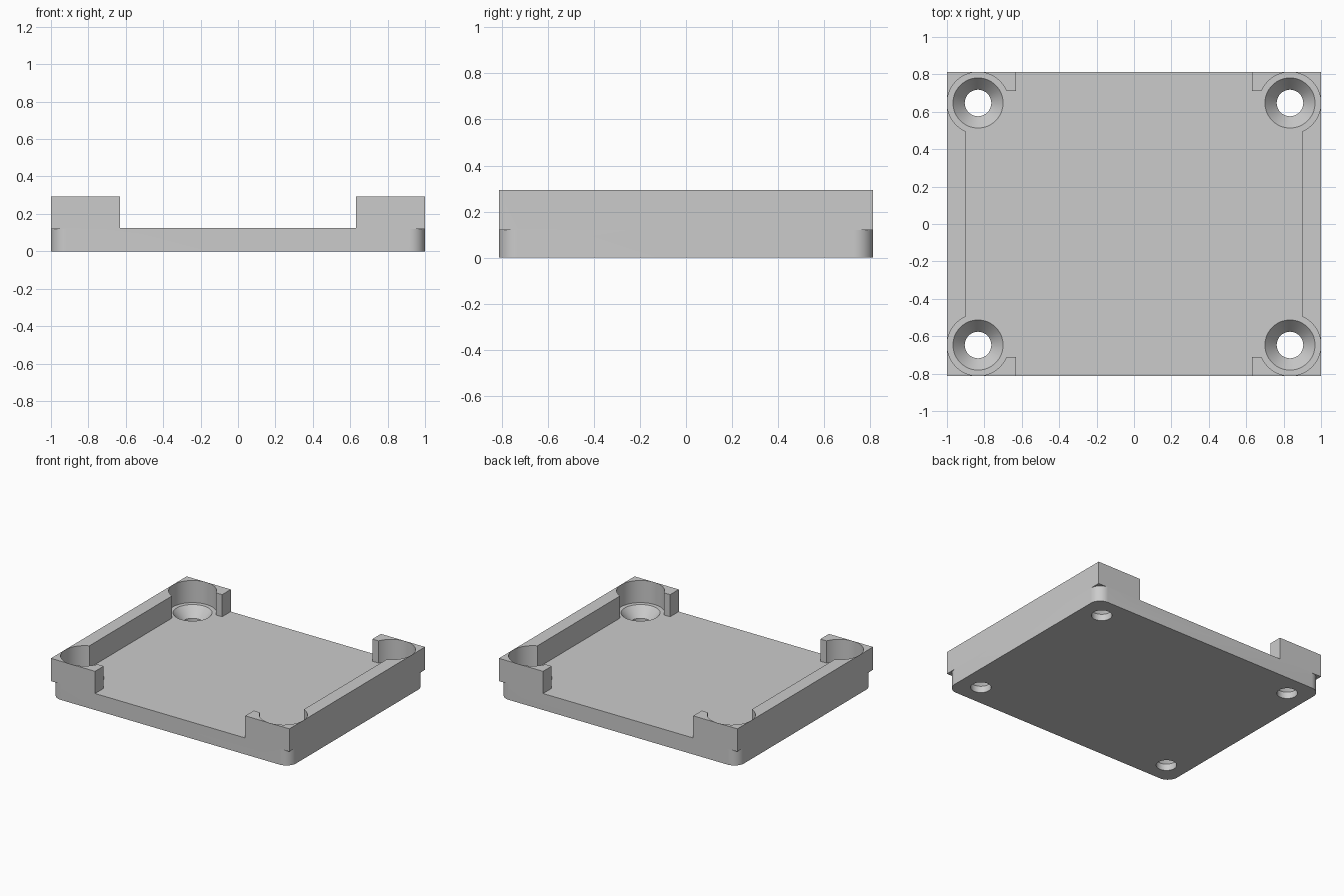
import bpy
import bmesh
import math
from mathutils import Vector

cube = bpy.data.objects.get("Cube")
if cube:
    bpy.data.objects.remove(cube, do_unlink=True)

HALF_Y = 0.813
FLOOR, LEDGE, TOP = 0.125, 0.12, 0.293
CORNER_R = 0.083
HOLE_X, HOLE_Y = 0.834, 0.647

grey = bpy.data.materials.new("plain grey")
grey.use_nodes = True
grey.diffuse_color = (0.6, 0.6, 0.6, 1)
grey.node_tree.nodes["Principled BSDF"].inputs["Base Color"].default_value = (0.6, 0.6, 0.6, 1)


def make_object(name, bm):
    bmesh.ops.recalc_face_normals(bm, faces=bm.faces)
    mesh = bpy.data.meshes.new(name)
    bm.to_mesh(mesh)
    bm.free()
    mesh.materials.append(grey)
    obj = bpy.data.objects.new(name, mesh)
    bpy.context.collection.objects.link(obj)
    return obj


def extrude_outline(name, outline, z0, z1):
    bm = bmesh.new()
    face = bm.faces.new([bm.verts.new((x, y, z0)) for x, y in outline])
    top = bmesh.ops.extrude_face_region(bm, geom=[face])["geom"]
    verts = [v for v in top if isinstance(v, bmesh.types.BMVert)]
    bmesh.ops.translate(bm, verts=verts, vec=(0, 0, z1 - z0))
    return make_object(name, bm)


def lathe(name, profile, centre, steps=64):
    bm = bmesh.new()
    verts = [bm.verts.new(Vector((r, 0, z))) for r, z in profile]
    edges = [bm.edges.new(pair) for pair in zip(verts, verts[1:])]
    bmesh.ops.spin(bm, geom=verts + edges, cent=(0, 0, 0), axis=(0, 0, 1),
                   angle=math.tau, steps=steps)
    bmesh.ops.remove_doubles(bm, verts=bm.verts, dist=0.0001)
    bmesh.ops.translate(bm, verts=bm.verts, vec=(*centre, 0))
    return make_object(name, bm)


def combine(target, other, operation):
    mod = target.modifiers.new(operation.lower(), "BOOLEAN")
    mod.operation = operation
    mod.solver = "EXACT"
    mod.object = other
    bpy.context.view_layer.objects.active = target
    bpy.ops.object.modifier_apply(modifier=mod.name)
    bpy.data.objects.remove(other, do_unlink=True)


# Floor plate with rounded vertical corners
outline = []
for i, (sx, sy) in enumerate([(1, 1), (-1, 1), (-1, -1), (1, -1)]):
    for k in range(13):
        a = math.radians(90 * i + 7.5 * k)
        outline.append((sx * (1 - CORNER_R) + CORNER_R * math.cos(a),
                        sy * (HALF_Y - CORNER_R) + CORNER_R * math.sin(a)))
tray = extrude_outline("tray", outline, 0, FLOOR)

# Side walls with returns around each square corner
half = [(0.9, 0.71), (0.63, 0.71), (0.63, HALF_Y), (1, HALF_Y)]
c_shape = half + [(x, -y) for x, y in reversed(half)]
for side in (-1, 1):
    wall = extrude_outline("side_wall", [(side * x, y) for x, y in c_shape], LEDGE, TOP)
    combine(tray, wall, "UNION")

# Round corner pockets with countersunk screw holes
profile = [(0, -0.1), (0.071, -0.1), (0.071, 0.05), (0.134, FLOOR),
           (0.165, FLOOR), (0.165, 0.4), (0, 0.4)]
for sx in (-1, 1):
    for sy in (-1, 1):
        cutter = lathe("screw_cutter", profile, (sx * HOLE_X, sy * HOLE_Y))
        cutter.hide_render = True
        combine(tray, cutter, "DIFFERENCE")

# Smooth the round surfaces, keep the edges crisp
bpy.ops.object.select_all(action="DESELECT")
tray.select_set(True)
bpy.context.view_layer.objects.active = tray
bpy.ops.object.shade_smooth_by_angle(angle=math.radians(30))
